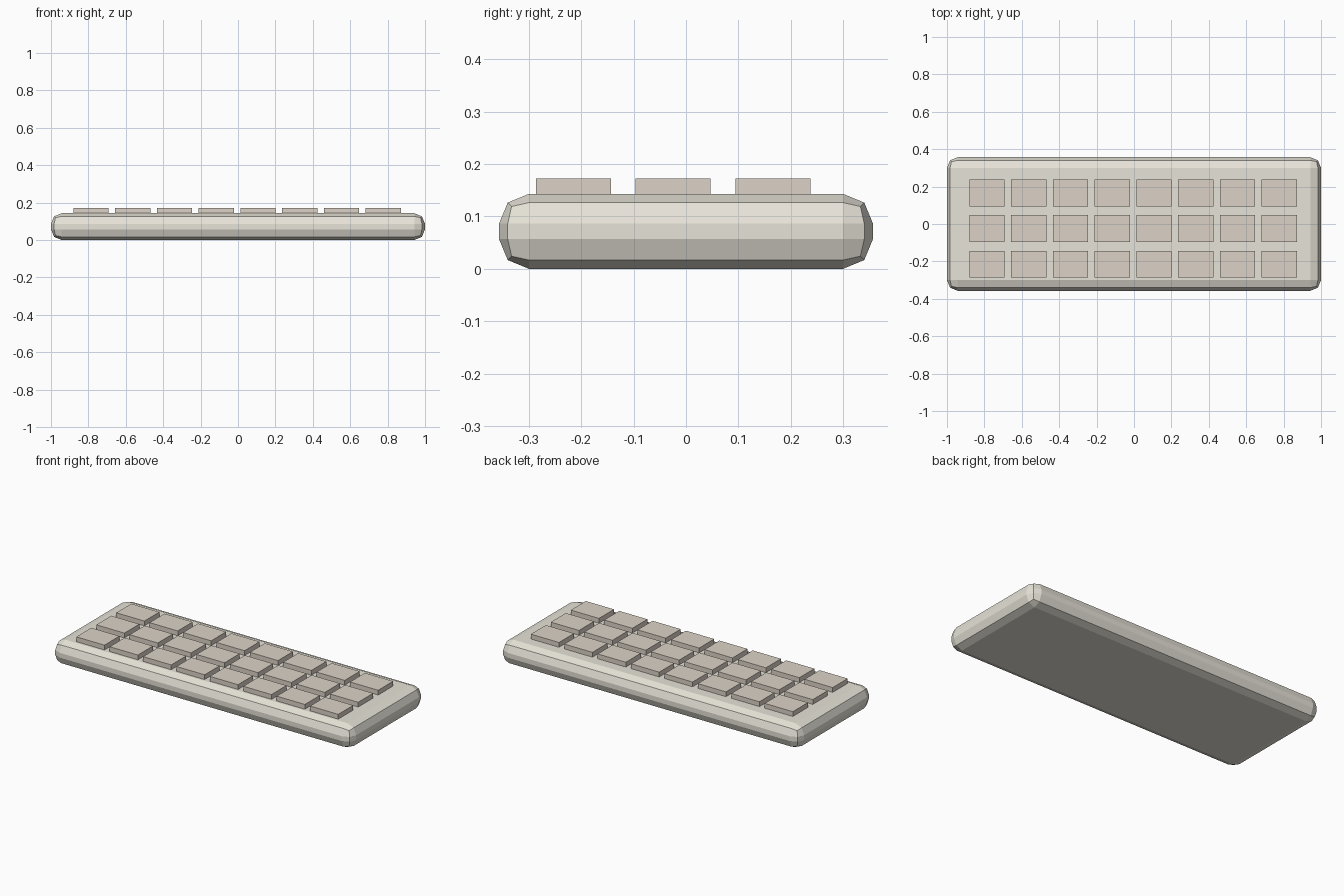
import bpy

if "Cube" in bpy.data.objects:
    bpy.data.objects.remove(bpy.data.objects["Cube"])


def material(name, color):
    m = bpy.data.materials.new(name)
    m.diffuse_color = (*color, 1)
    m.use_nodes = True
    m.node_tree.nodes["Principled BSDF"].inputs["Base Color"].default_value = m.diffuse_color
    return m


def box(name, size, center, mat):
    bpy.ops.mesh.primitive_cube_add(size=1, location=center)
    ob = bpy.context.object
    ob.name = name
    ob.scale = size
    bpy.ops.object.transform_apply(location=False, rotation=False, scale=True)
    ob.data.materials.append(mat)
    return ob


cream = material("cream_plastic", (0.80, 0.77, 0.69))
beige = material("beige_keycap", (0.72, 0.65, 0.57))

# Case: slab with two-segment rounded edges
H = 0.143
case = box("keyboard_case", (2.0, 0.714, H), (0, 0, H / 2), cream)
bevel = case.modifiers.new("rounded_edges", 'BEVEL')
bevel.width = 0.057
bevel.segments = 2
bevel.limit_method = 'NONE'

# Keys: three rows of eight plain blocks
KEY_H = 0.029
for row in range(3):
    for col in range(8):
        x = -0.786 + 0.2232 * col
        y = -0.215 + 0.1905 * row
        box(f"key_row{row + 1}_{col + 1}", (0.188, 0.143, KEY_H),
            (x, y, H + KEY_H / 2), beige)
